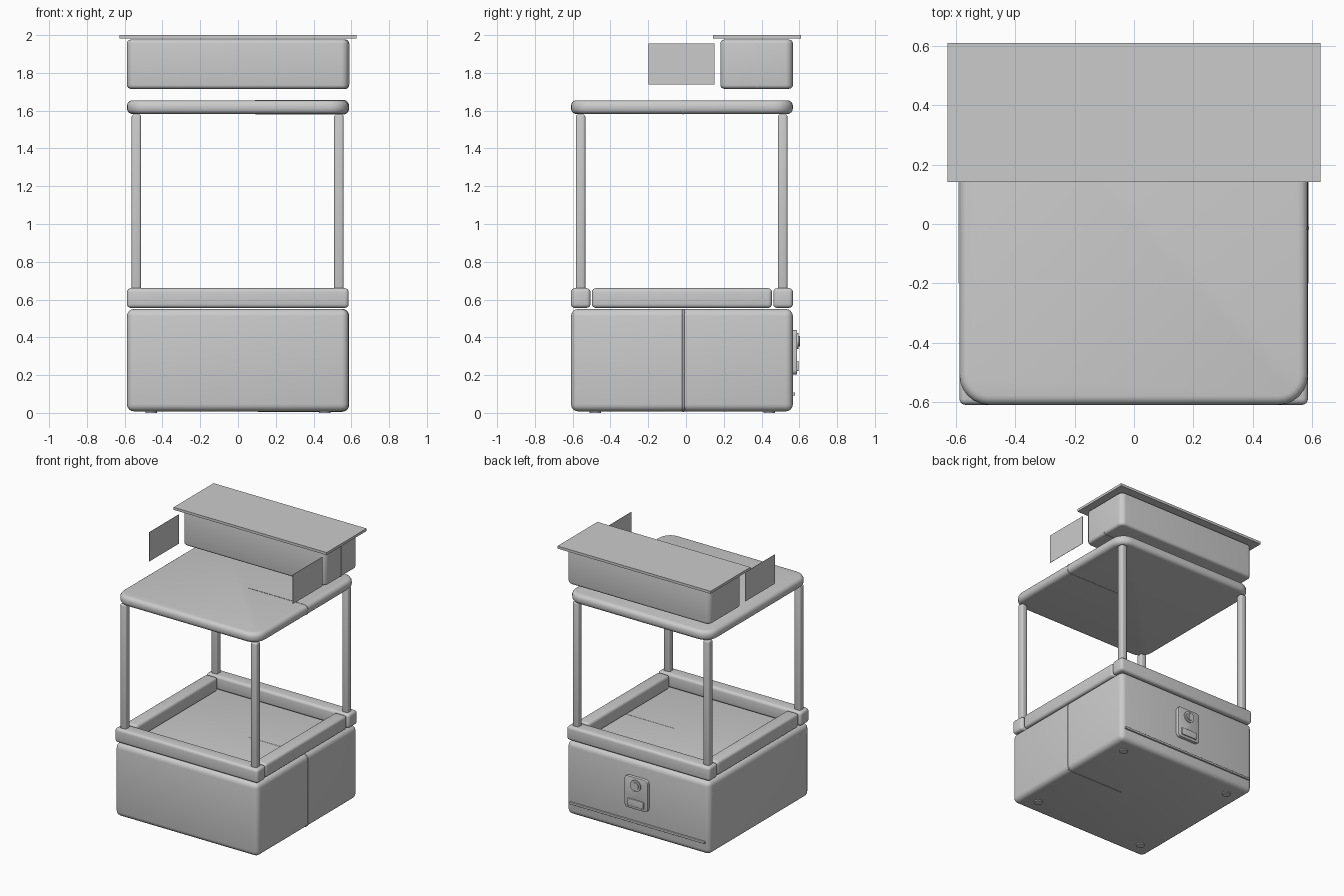
import bpy
import bmesh
import math

cube = bpy.data.objects.get("Cube")
if cube:
    bpy.data.objects.remove(cube, do_unlink=True)

# One plain material for everything
GREY = (0.6, 0.6, 0.6, 1)
grey = bpy.data.materials.new("plain grey")
grey.use_nodes = True
grey.diffuse_color = GREY
grey.node_tree.nodes["Principled BSDF"].inputs["Base Color"].default_value = GREY


def finish(name, bm):
    mesh = bpy.data.meshes.new(name)
    bm.to_mesh(mesh)
    bm.free()
    mesh.materials.append(grey)
    obj = bpy.data.objects.new(name, mesh)
    bpy.context.collection.objects.link(obj)
    bpy.ops.object.select_all(action="DESELECT")
    bpy.context.view_layer.objects.active = obj
    obj.select_set(True)
    bpy.ops.object.shade_smooth_by_angle(angle=math.radians(35))
    return obj


def box(name, x, y, z, edge=0.0, corner=0.0, axis=2, segments=4):
    """Box from three (min, max) ranges; corner rounds the edges along axis, edge the rims."""
    bm = bmesh.new()
    bmesh.ops.create_cube(bm, size=1)
    for v in bm.verts:
        for i, (lo, hi) in enumerate((x, y, z)):
            v.co[i] = lo if v.co[i] < 0 else hi

    def along(e):
        d = (e.verts[1].co - e.verts[0].co).normalized()
        return abs(d[axis]) > 0.99

    if corner:
        bmesh.ops.bevel(bm, geom=[e for e in bm.edges if along(e)], offset=corner,
                        segments=6, profile=0.5, affect="EDGES")
    if edge:
        rims = [e for e in bm.edges if not along(e)] if corner else bm.edges[:]
        bmesh.ops.bevel(bm, geom=rims, offset=edge, segments=segments,
                        profile=0.5, affect="EDGES")
    return finish(name, bm)


def disc(name, x, y, z, radius, depth, back_facing=False):
    bm = bmesh.new()
    bmesh.ops.create_cone(bm, cap_ends=True, segments=24, radius1=radius,
                          radius2=radius, depth=depth)
    for v in bm.verts:
        c = v.co.copy()
        v.co = (c.x + x, c.z + y, c.y + z) if back_facing else (c.x + x, c.y + y, c.z + z)
    bmesh.ops.recalc_face_normals(bm, faces=bm.faces)
    return finish(name, bm)


WIDE = (-0.588, 0.586)
DEEP = (-0.609, 0.566)

# Lower cabinet with small feet
box("cabinet", WIDE, DEEP, (0.008, 0.55), edge=0.038)
for side, x in (("right", -0.46), ("left", 0.46)):
    for end, y in (("front", -0.48), ("back", 0.44)):
        disc(f"foot_{end}_{side}", x, y, 0.01, 0.03, 0.02)

# Tray rim on the cabinet
box("front_rail", WIDE, (-0.609, -0.506), (0.556, 0.66), edge=0.02)
box("back_rail", WIDE, (0.462, 0.566), (0.556, 0.66), edge=0.02)
for side, x in (("right", (-0.58, -0.482)), ("left", (0.48, 0.578))):
    box(f"{side}_rail", x, (-0.498, 0.455), (0.556, 0.66), edge=0.02)

# Four posts
for side, x in (("right", -0.538), ("left", 0.534)):
    for end, y in (("front", -0.558), ("back", 0.512)):
        box(f"post_{end}_{side}", (x - 0.025, x + 0.025), (y - 0.025, y + 0.025),
            (0.64, 1.58), edge=0.012, segments=3)

# Canopy slab
box("canopy", WIDE, DEEP, (1.582, 1.655), edge=0.03, corner=0.1)

# Upper box with flat roof
box("upper_box", WIDE, (0.182, 0.566), (1.716, 1.976), edge=0.02, corner=0.04)
box("roof", (-0.628, 0.628), (0.142, 0.61), (1.981, 2.0))

# Thin side panels ahead of the upper box
for side, x in (("right", -0.59), ("left", 0.588)):
    box(f"{side}_panel", (x - 0.001, x + 0.001), (-0.198, 0.15), (1.738, 1.955))

# Seam strips on the left side
box("cabinet_seam", (0.07, 0.588), (-0.022, -0.006), (0.006, 0.551),
    edge=0.004, corner=0.036, axis=1, segments=1)
box("canopy_seam", (0.07, 0.588), (-0.018, -0.013), (1.58, 1.657),
    corner=0.03, axis=1)
box("upper_seam", (0.3, 0.588), (0.372, 0.378), (1.714, 1.977),
    corner=0.02, axis=1)

# Back fittings: lock plate with knob and slot cover, and a low strip
box("lock_plate", (-0.095, 0.095), (0.55, 0.588), (0.203, 0.438),
    edge=0.004, corner=0.025, axis=1, segments=2)
disc("lock_ring", 0, 0.585, 0.38, 0.042, 0.022, back_facing=True)
disc("lock_knob", 0, 0.588, 0.38, 0.028, 0.026, back_facing=True)
box("lock_grip", (-0.008, 0.008), (0.585, 0.604), (0.352, 0.408))
box("slot_cover", (-0.065, 0.065), (0.58, 0.596), (0.222, 0.275), edge=0.004)
box("back_strip", (-0.555, 0.555), (0.555, 0.578), (0.092, 0.108), edge=0.003)
